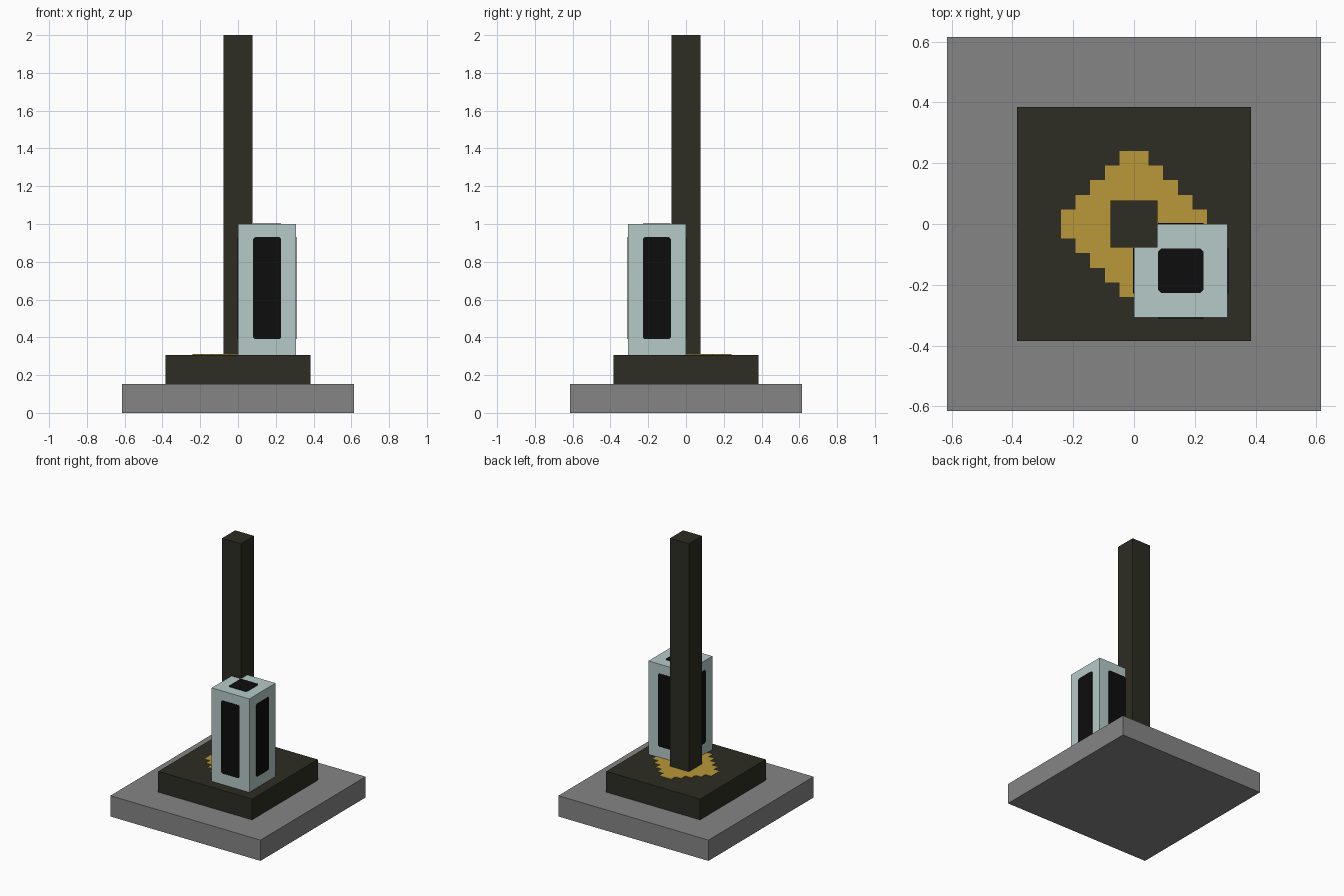
import bpy
from mathutils import Matrix, Vector
from math import pi

default = bpy.data.objects.get("Cube")
if default:
    bpy.data.objects.remove(default, do_unlink=True)

U = 1 / 13          # building module
T = 0.003           # thickness of painted plates


def material(name, r, g, b):
    m = bpy.data.materials.new(name)
    m.use_nodes = True
    m.diffuse_color = (r, g, b, 1)
    shader = next(n for n in m.node_tree.nodes if n.type == 'BSDF_PRINCIPLED')
    shader.inputs["Base Color"].default_value = (r, g, b, 1)
    shader.inputs["Roughness"].default_value = 0.8
    return m


grey = material("stone grey", 0.235, 0.235, 0.235)
dark = material("dark olive", 0.026, 0.026, 0.017)
gold = material("gold", 0.49, 0.314, 0.042)
pale = material("pale teal", 0.462, 0.591, 0.578)
black = material("black", 0.004, 0.004, 0.004)


def add_mesh(name, verts, faces, mat):
    me = bpy.data.meshes.new(name)
    me.from_pydata(verts, [], faces)
    me.materials.append(mat)
    ob = bpy.data.objects.new(name, me)
    bpy.context.collection.objects.link(ob)
    return ob


def prism(name, outline, depth, mat, matrix):
    """Extrude a counter-clockwise outline along local z and place it."""
    n = len(outline)
    verts = [matrix @ Vector((x, y, z)) for z in (0, depth) for x, y in outline]
    sides = [(i, (i + 1) % n, (i + 1) % n + n, i + n) for i in range(n)]
    caps = [tuple(reversed(range(n))), tuple(range(n, 2 * n))]
    return add_mesh(name, verts, sides + caps, mat)


def block(name, x, y, half, z0, z1, mat):
    square = [(-half, -half), (half, -half), (half, half), (-half, half)]
    return prism(name, square, z1 - z0, mat, Matrix.Translation((x, y, z0)))


def clipped(w, h, c=0.01):
    """Rectangle outline with small cut corners."""
    return [(c - w, -h), (w - c, -h), (w, c - h), (w, h - c),
            (w - c, h), (c - w, h), (-w, h - c), (-w, c - h)]


# Stacked base, tall post and lantern box
block("base_slab", 0, 0, 8 * U, 0, 2 * U, grey)
block("plinth", 0, 0, 5 * U, 2 * U, 4 * U, dark)
block("post", 0, 0, U, 4 * U, 26 * U, dark)
block("lantern_box", 2 * U, -2 * U, 2 * U, 4 * U, 13 * U, pale)

# Stepped gold diamond on the plinth
step = 10 * U / 16
quarter = []
for k in range(1, 6):
    quarter += [((6 - k) * step, (k - 1) * step), ((6 - k) * step, k * step)]
outline = []
for turn in range(4):
    rot = Matrix.Rotation(turn * pi / 2, 2)
    outline += [tuple(rot @ Vector(p)) for p in quarter[(1 if turn else 0):]]
# Drop the repeated points that fall on the axes
outline = [p for p in outline if min(abs(p[0]), abs(p[1])) > 0.001]
prism("diamond_inlay", outline, T, gold, Matrix.Translation((0, 0, 4 * U)))

# Dark window plates on the four sides and the top of the lantern
centre = Matrix.Translation((2 * U, -2 * U, 0.66))
for i, side in enumerate(("front", "left", "back", "right")):
    place = (centre @ Matrix.Rotation(i * pi / 2, 4, 'Z')
             @ Matrix.Translation((0, -2 * U, 0)) @ Matrix.Rotation(pi / 2, 4, 'X'))
    prism("window_" + side, clipped(0.075, 0.27), T, black, place)
prism("window_top", clipped(0.075, 0.073), T, black,
      Matrix.Translation((2 * U, -2 * U, 13 * U)))
